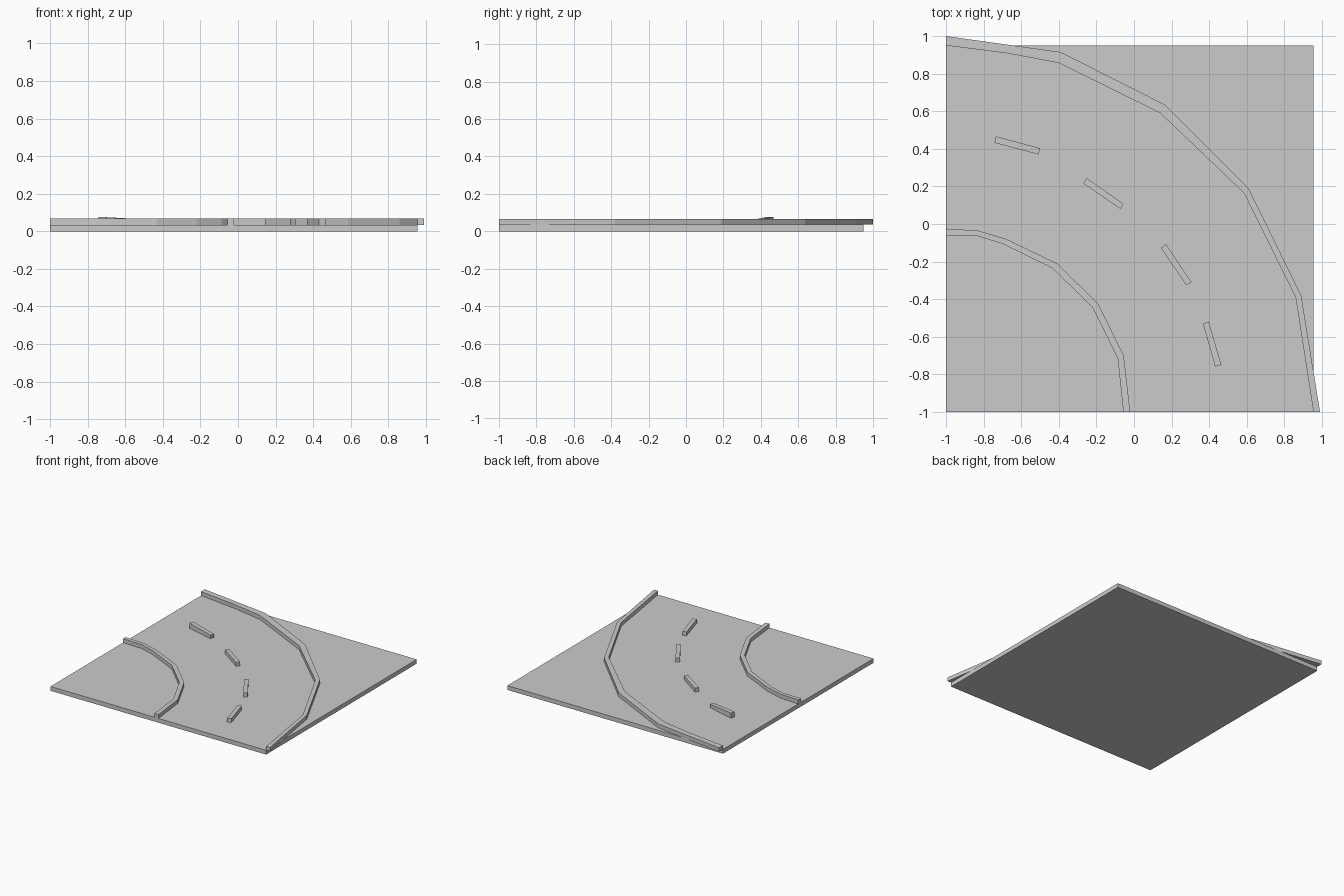
import bpy, bmesh

if "Cube" in bpy.data.objects:
    bpy.data.objects.remove(bpy.data.objects["Cube"])

BASE_TOP = 0.035
CURB_TOP = 0.067


def prism(name, outline, z0, tops):
    """Extruded outline; tops is one height or a height per point."""
    if not isinstance(tops, (list, tuple)):
        tops = [tops] * len(outline)
    bm = bmesh.new()
    low = [bm.verts.new((x, y, z0)) for x, y in outline]
    high = [bm.verts.new((x, y, z)) for (x, y), z in zip(outline, tops)]
    n = len(outline)
    bm.faces.new(low)
    bm.faces.new(high)
    for i in range(n):
        j = (i + 1) % n
        bm.faces.new((low[i], low[j], high[j], high[i]))
    bmesh.ops.recalc_face_normals(bm, faces=bm.faces)
    bmesh.ops.triangulate(bm, faces=[f for f in bm.faces if len(f.verts) > 4])
    mesh = bpy.data.meshes.new(name)
    bm.to_mesh(mesh)
    bm.free()
    obj = bpy.data.objects.new(name, mesh)
    bpy.context.collection.objects.link(obj)
    return obj


# Ground slab
prism("road_slab", [(-1, -1), (0.955, -1), (0.955, 0.95), (-1, 0.95)], 0, BASE_TOP)

# Outer curb, overhanging the slab at both ends
outer_far = [(-1, 1), (-0.39, 0.915), (0.165, 0.635), (0.61, 0.19), (0.89, -0.38), (0.99, -1)]
outer_near = [(-1, 0.95), (-0.67, 0.908), (-0.4, 0.857), (0.14, 0.59), (0.585, 0.165),
              (0.86, -0.39), (0.955, -1)]
prism("outer_curb", outer_far + outer_near[::-1], BASE_TOP, CURB_TOP)

# Inner curb
inner_far = [(-1, -0.025), (-0.83, -0.035), (-0.68, -0.08), (-0.41, -0.21),
             (-0.19, -0.425), (-0.055, -0.70), (-0.02, -1)]
inner_near = [(-1, -0.06), (-0.83, -0.065), (-0.70, -0.105), (-0.435, -0.235),
              (-0.22, -0.445), (-0.087, -0.715), (-0.057, -1)]
prism("inner_curb", inner_far + inner_near[::-1], BASE_TOP, CURB_TOP)

# Centre-line dashes; the first one rises slightly at its far end
dashes = [
    [(-0.735, 0.467), (-0.743, 0.432), (-0.508, 0.370), (-0.500, 0.403)],
    [(-0.252, 0.245), (-0.270, 0.217), (-0.073, 0.080), (-0.055, 0.106)],
    [(0.170, -0.107), (0.143, -0.127), (0.279, -0.327), (0.305, -0.310)],
    [(0.398, -0.520), (0.367, -0.530), (0.432, -0.759), (0.465, -0.750)],
]
for i, dash in enumerate(dashes):
    tops = [0.077, 0.077, 0.064, 0.064] if i == 0 else CURB_TOP
    prism(f"lane_dash_{i + 1}", dash, BASE_TOP - 0.002, tops)
